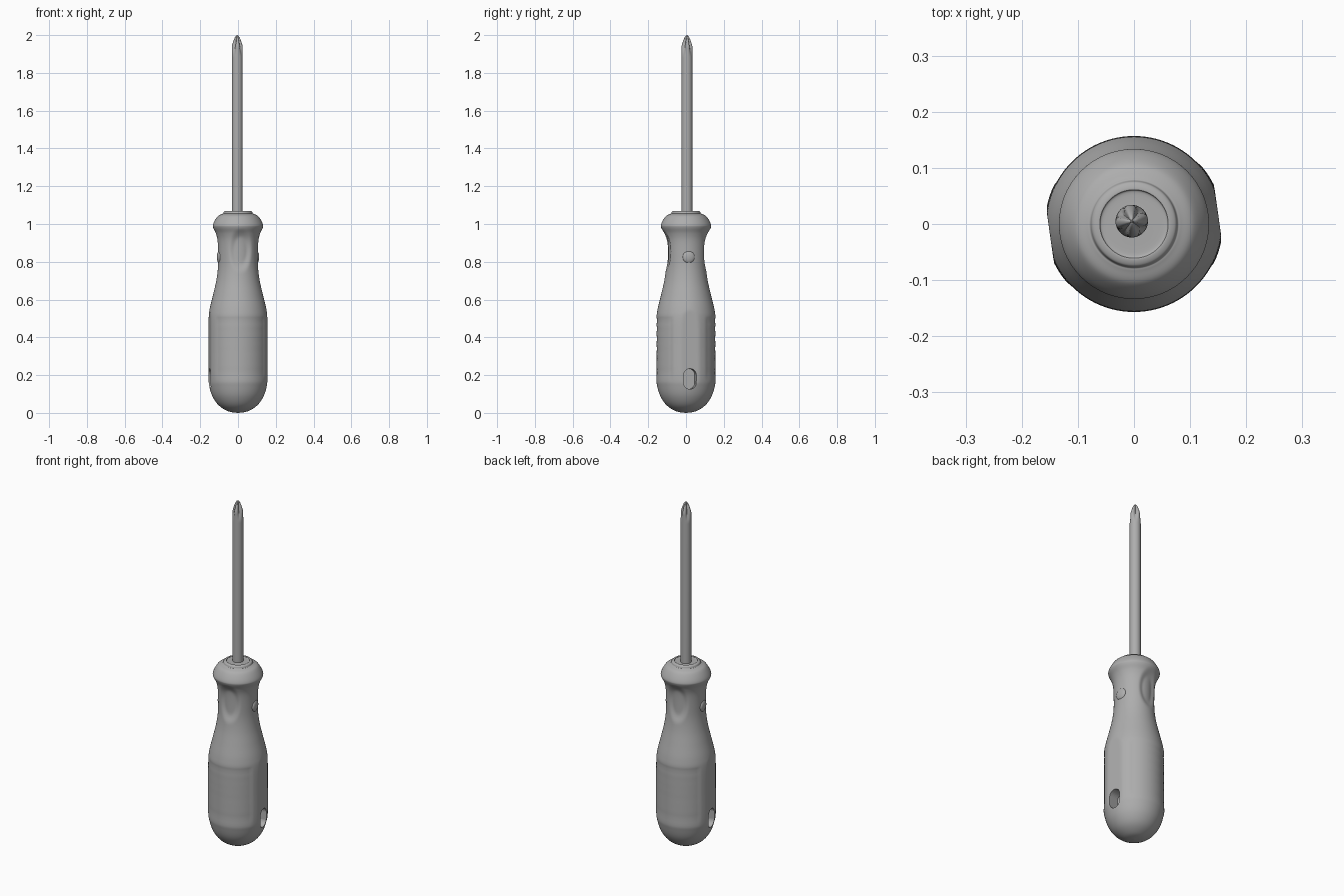
import bpy, bmesh, math
from mathutils import Vector

if "Cube" in bpy.data.objects:
    bpy.data.objects.remove(bpy.data.objects["Cube"], do_unlink=True)

GREY = (0.42, 0.42, 0.42, 1)
grey = bpy.data.materials.new("plain grey")
grey.use_nodes = True
grey.diffuse_color = GREY
grey.node_tree.nodes["Principled BSDF"].inputs["Base Color"].default_value = GREY

TURN = math.radians(8)   # the flats are turned a little from the x axis


def step(a, b, v):
    t = max(0, min(1, (v - a) / (b - a)))
    return t * t * (3 - 2 * t)


def smooth_profile(points, steps):
    """Pass a smooth curve through (radius, height) points."""
    pts = [Vector(p) for p in points]
    pts = [pts[0]] + pts + [pts[-1]]
    out = []
    for a, b, c, d in zip(pts, pts[1:], pts[2:], pts[3:]):
        for i in range(steps):
            t = i / steps
            out.append(b + (c - a) * t / 2 + (a * 2 - b * 5 + c * 4 - d) * t * t / 2
                       + (b * 3 - a - c * 3 + d) * t ** 3 / 2)
    return out + [pts[-1]]


def turned(name, profile, segments, shape, center=(0, 0)):
    """Lathe a profile, letting shape(radius, z, angle) adjust the radius."""
    bm = bmesh.new()
    rings = []
    for r, z in profile:
        ring = []
        for i in range(segments):
            a = math.tau * i / segments
            s = shape(max(r, 0.0005), z, a - TURN)
            ring.append(bm.verts.new((center[0] + s * math.cos(a), center[1] + s * math.sin(a), z)))
        rings.append(ring)
    for low, high in zip(rings, rings[1:]):
        for i in range(segments):
            j = (i + 1) % segments
            bm.faces.new((low[i], low[j], high[j], high[i]))
    bm.faces.new(rings[0][::-1])
    bm.faces.new(rings[-1])
    return finish(name, bm)


def finish(name, bm):
    mesh = bpy.data.meshes.new(name)
    bm.to_mesh(mesh)
    bm.free()
    mesh.materials.append(grey)
    obj = bpy.data.objects.new(name, mesh)
    bpy.context.collection.objects.link(obj)
    return obj


def shade(obj, degrees):
    bpy.ops.object.select_all(action="DESELECT")
    obj.select_set(True)
    bpy.context.view_layer.objects.active = obj
    bpy.ops.object.shade_smooth_by_angle(angle=math.radians(degrees))


def handle_shape(r, z, a):
    side = abs(math.cos(a))
    off_front = math.acos(min(1, abs(math.sin(a))))
    # rippled grip panels on front and back
    panel = step(0.17, 0.19, z) * step(0.51, 0.49, z) * step(0.98, 0.9, off_front)
    r -= panel * (0.003 + 0.0015 * math.cos(z * math.tau / 0.055))
    # thumb scallops on front and back of the neck
    d = math.hypot((z - 0.86) / 0.12, off_front / 0.62)
    r -= 0.012 * step(1, 0.55, d)
    # flats on both sides
    return min(r, 0.151 / side) if side > 0.5 else r


# Handle with domed butt, neck, flange and stepped collar
handle_points = [
    (0, 0), (0.05, 0.008), (0.1, 0.038), (0.134, 0.085), (0.152, 0.14),
    (0.158, 0.19), (0.158, 0.34), (0.157, 0.49), (0.15, 0.55), (0.132, 0.625),
    (0.115, 0.7), (0.106, 0.77), (0.105, 0.84), (0.108, 0.91), (0.117, 0.95),
    (0.131, 0.98), (0.133, 0.995), (0.122, 1.02), (0.105, 1.043), (0.084, 1.053),
    (0.078, 1.056), (0.074, 1.066), (0.062, 1.07), (0.056, 1.065), (0.02, 1.065)]
handle = turned("handle", smooth_profile(handle_points, 6), 96, handle_shape)

# Rounded hanging slots sunk into both flats
bm = bmesh.new()
for s in (1, -1):
    loop = []
    for i in range(32):
        a = math.tau * i / 32
        y = 0.034 * math.cos(a)
        z = 0.18 + 0.034 * math.sin(a) + (0.02 if i < 16 else -0.02)
        loop.append(bm.verts.new((s * 0.09, y, z)))
    face = bm.faces.new(loop)
    outer = bmesh.ops.extrude_face_region(bm, geom=[face])["geom"]
    moved = [v for v in outer if isinstance(v, bmesh.types.BMVert)]
    bmesh.ops.translate(bm, verts=moved, vec=(s * 0.12, 0, 0))
bmesh.ops.recalc_face_normals(bm, faces=bm.faces)
cutter = finish("slot_cutter", bm)
cutter.rotation_euler.z = TURN
cutter.hide_render = True
cut = handle.modifiers.new("slots", "BOOLEAN")
cut.object = cutter
cut.solver = "EXACT"
shade(handle, 40)
bpy.ops.object.modifier_apply(modifier=cut.name)
bpy.data.objects.remove(cutter, do_unlink=True)

# Small round nubs on both sides of the neck
for name, s in (("left_nub", 1), ("right_nub", -1)):
    bm = bmesh.new()
    bmesh.ops.create_uvsphere(bm, u_segments=24, v_segments=12, radius=0.032)
    bmesh.ops.scale(bm, verts=bm.verts, vec=(0.35, 1, 1))
    nub = finish(name, bm)
    nub.location = (s * 0.101 * math.cos(TURN), s * 0.101 * math.sin(TURN), 0.825)
    nub.rotation_euler.z = TURN
    shade(nub, 60)


def blade_shape(r, z, a):
    # four flutes that deepen toward the cross tip
    return r * (1 - 0.5 * step(1.88, 1.96, z) * math.sin(2 * a) ** 4)


# Shaft with pointed cross tip
taper = [(0.029, 1.88 + 0.01 * i) for i in range(7)]
tip = [(0.025, 1.955), (0.02, 1.97), (0.013, 1.987), (0.006, 1.997), (0, 2.0)]
shaft = turned("shaft", [(0.029, 1.05)] + taper + tip, 48, blade_shape, (-0.004, 0.005))
shade(shaft, 40)
